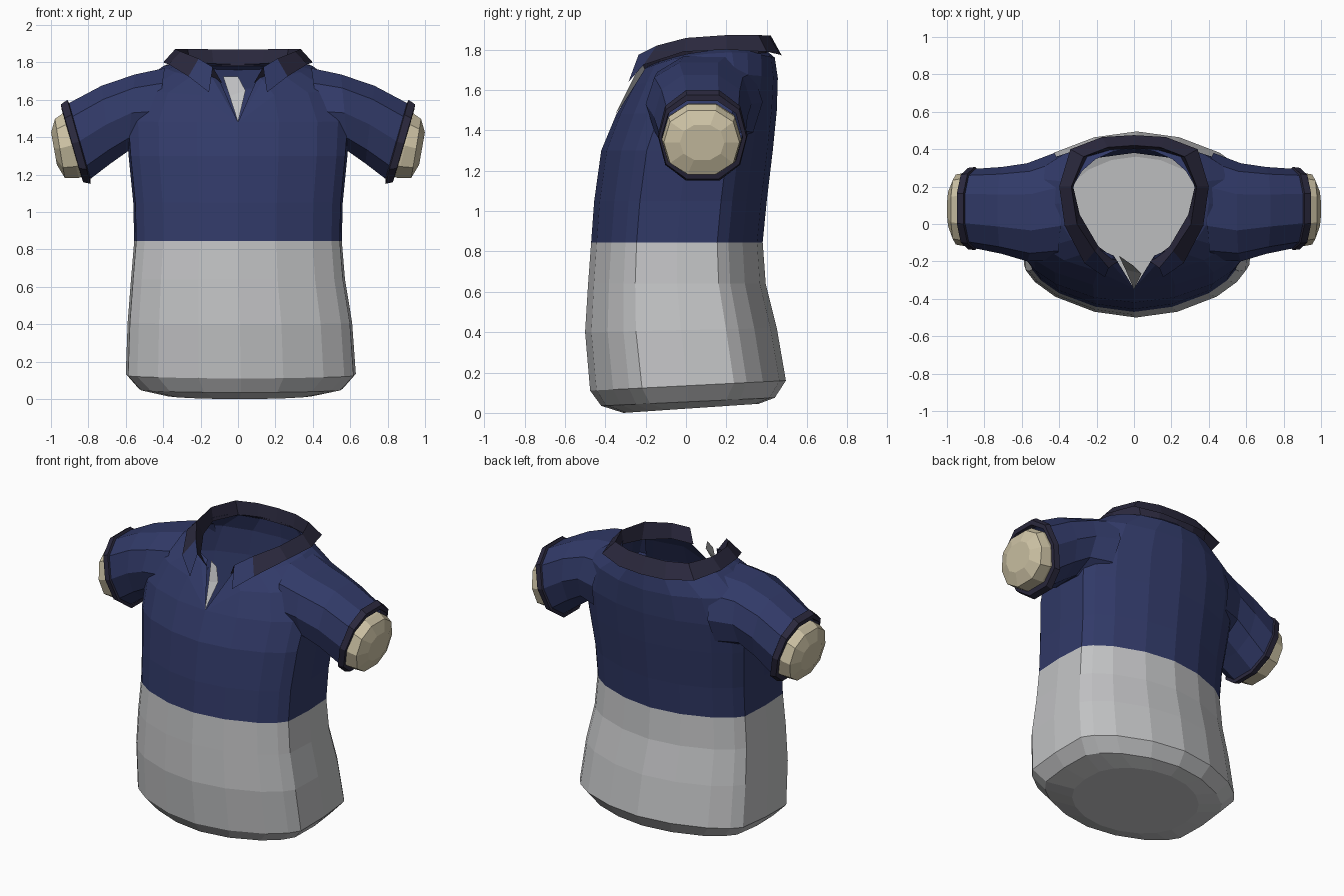
import bpy, bmesh, math

if "Cube" in bpy.data.objects:
    bpy.data.objects.remove(bpy.data.objects["Cube"])


def mat(name, col):
    m = bpy.data.materials.new(name)
    m.diffuse_color = (*col, 1)
    m.use_nodes = True
    m.node_tree.nodes["Principled BSDF"].inputs["Base Color"].default_value = m.diffuse_color
    return m


NAVY = mat("navy", (0.031, 0.042, 0.138))
DARK = mat("dark trim", (0.024, 0.022, 0.048))
GREY = mat("light grey", (0.54, 0.545, 0.555))
CREAM = mat("cream", (0.62, 0.55, 0.38))


def build(name, rings, mats, closed=True, caps=(False, False), rule=None):
    """Skin a list of point rings into one flat-shaded object."""
    bm = bmesh.new()
    vs = [[bm.verts.new(p) for p in r] for r in rings]
    n = len(rings[0])
    for a, b in zip(vs, vs[1:]):
        for i in range(n if closed else n - 1):
            j = (i + 1) % n
            bm.faces.new((a[i], a[j], b[j], b[i]))
    if caps[0]:
        bm.faces.new(vs[0][::-1])
    if caps[1]:
        bm.faces.new(vs[-1])
    bmesh.ops.remove_doubles(bm, verts=bm.verts, dist=1e-4)
    bmesh.ops.recalc_face_normals(bm, faces=bm.faces)
    if rule:
        for f in bm.faces:
            f.material_index = rule(f.calc_center_median())
    me = bpy.data.meshes.new(name)
    bm.to_mesh(me)
    bm.free()
    for m in mats:
        me.materials.append(m)
    ob = bpy.data.objects.new(name, me)
    bpy.context.collection.objects.link(ob)
    return ob


def power(v, e):
    return math.copysign(abs(v) ** e, v)


# Torso: z front, z back, side lift, half width, y front, y back, x centre, roundness
SECTIONS = [
    (0.00, 0.045, 0, 0.40, -0.31, 0.36, 0.01, 0.7),
    (0.035, 0.075, 0, 0.545, -0.42, 0.44, 0.015, 0.2),
    (0.11, 0.16, 0, 0.615, -0.475, 0.495, 0.015, 0),
    (0.40, 0.42, 0, 0.60, -0.50, 0.45, 0.01, 0),
    (0.64, 0.64, 0, 0.572, -0.485, 0.395, 0, 0),
    (0.845, 0.845, 0, 0.555, -0.47, 0.38, 0, 0),
    (1.05, 1.05, 0, 0.56, -0.455, 0.40, 0, 0),
    (1.30, 1.30, 0, 0.585, -0.42, 0.43, 0, 0),
    (1.48, 1.50, 0, 0.60, -0.35, 0.45, 0, 0.1),
    (1.62, 1.66, 0.03, 0.55, -0.275, 0.455, 0, 0.3),
    (1.70, 1.76, 0.05, 0.40, -0.22, 0.44, 0, 0.7),
    (1.72, 1.79, 0.04, 0.335, -0.185, 0.405, 0, 0.8),
]
SLIT = (0, -0.345, 1.48)
# Boxy quarter outline with flat sides, then mirrored to all four quarters
QUARTER = [(1, 0), (.98, .47), (.90, .60), (.72, .765), (.37, .935)]
BOXY = (QUARTER + [(0, 1)] + [(-x, y) for x, y in QUARTER[:0:-1]])
BOXY += [(-x, -y) for x, y in BOXY]
N = len(BOXY)


def torso_ring(zf, zb, lift, hx, yf, yb, cx, rnd):
    pts = []
    for i, (bx, by) in enumerate(BOXY):
        t = math.tau * i / N
        c = bx + (math.cos(t) - bx) * rnd
        k = (by + (math.sin(t) - by) * rnd + 1) / 2
        # the front vertex of the upper rings drops to the slit tip
        if zf > 1.47 and i == 3 * N // 4:
            pts.append(SLIT)
        else:
            pts.append((cx + hx * c, yf + (yb - yf) * k,
                        zf + (zb - zf) * k + lift * c * c))
    return pts


build("torso", [torso_ring(*s) for s in SECTIONS], [NAVY, GREY],
      caps=(True, False), rule=lambda c: 1 if c.z < 0.845 else 0)


def limb_ring(top, bottom, y0, y1, side, n=10):
    """Tilted rounded ring spanning top to bottom (x, z) and y0 to y1."""
    pts = []
    for i in range(n):
        t = math.tau * i / n
        k = (power(math.sin(t), 0.9) + 1) / 2
        c = (power(math.cos(t), 0.85) + 1) / 2
        pts.append((side * (bottom[0] + (top[0] - bottom[0]) * k),
                    y0 + (y1 - y0) * c,
                    bottom[1] + (top[1] - bottom[1]) * k))
    return pts


SLEEVE = [
    ((0.39, 1.78), (0.46, 1.30), -0.19, 0.38),
    ((0.55, 1.745), (0.59, 1.315), -0.20, 0.325),
    ((0.73, 1.685), (0.68, 1.25), -0.16, 0.305),
    ((0.91, 1.59), (0.79, 1.165), -0.13, 0.295),
]
CUFF = [
    ((0.905, 1.59), (0.785, 1.165), -0.13, 0.295),
    ((0.915, 1.61), (0.785, 1.14), -0.14, 0.305),
    ((0.95, 1.585), (0.825, 1.15), -0.135, 0.30),
    ((0.945, 1.555), (0.835, 1.18), -0.12, 0.28),
    ((0.90, 1.56), (0.79, 1.19), -0.115, 0.28),
]
ARM = [
    ((0.86, 1.54), (0.78, 1.20), -0.11, 0.27),
    ((0.94, 1.535), (0.85, 1.175), -0.12, 0.275),
    ((0.98, 1.505), (0.925, 1.175), -0.11, 0.265),
    ((1.00, 1.43), (0.968, 1.25), -0.03, 0.19),
]
for side, label in ((1, "right"), (-1, "left")):
    for part, data, m, caps in (("sleeve", SLEEVE, NAVY, (False, False)),
                                ("cuff", CUFF, DARK, (False, False)),
                                ("arm_stub", ARM, CREAM, (True, True))):
        build(f"{label}_{part}", [limb_ring(*r, side) for r in data], [m], caps=caps)

# Collar: inner stand, fold line and outer edge, from front tip round to the back
INNER = [(.085, -.20, 1.69), (.19, -.12, 1.73), (.29, .05, 1.76),
         (.325, .2, 1.78), (.25, .36, 1.78), (.13, .395, 1.78), (0, .40, 1.78)]
FOLD = [(.135, -.235, 1.775), (.21, -.145, 1.82), (.305, .0, 1.858),
        (.335, .2, 1.872), (.27, .36, 1.872), (.14, .41, 1.87), (0, .42, 1.87)]
OUTER = [(.155, -.285, 1.64), (.265, -.21, 1.725), (.37, -.01, 1.79),
         (.40, .2, 1.80), (.34, .40, 1.79), (.17, .465, 1.775), (0, .475, 1.77)]


def both_sides(half):
    return half + [(-x, y, z) for x, y, z in half[-2::-1]]


# the front flaps of the collar are navy, the band behind them dark
build("collar", [both_sides(h) for h in (INNER, FOLD, OUTER)], [DARK, NAVY], closed=False,
      rule=lambda c: 1 if c.y < -0.2 else 0)

# Grey placket flap showing in the neck slit
build("placket", [[(-.08, -.17, 1.725), (-.045, -.245, 1.62), (0, -.35, 1.48)],
                  [(0.0, -.225, 1.725), (.04, -.265, 1.65), (0, -.35, 1.48)]],
      [GREY], closed=False)
